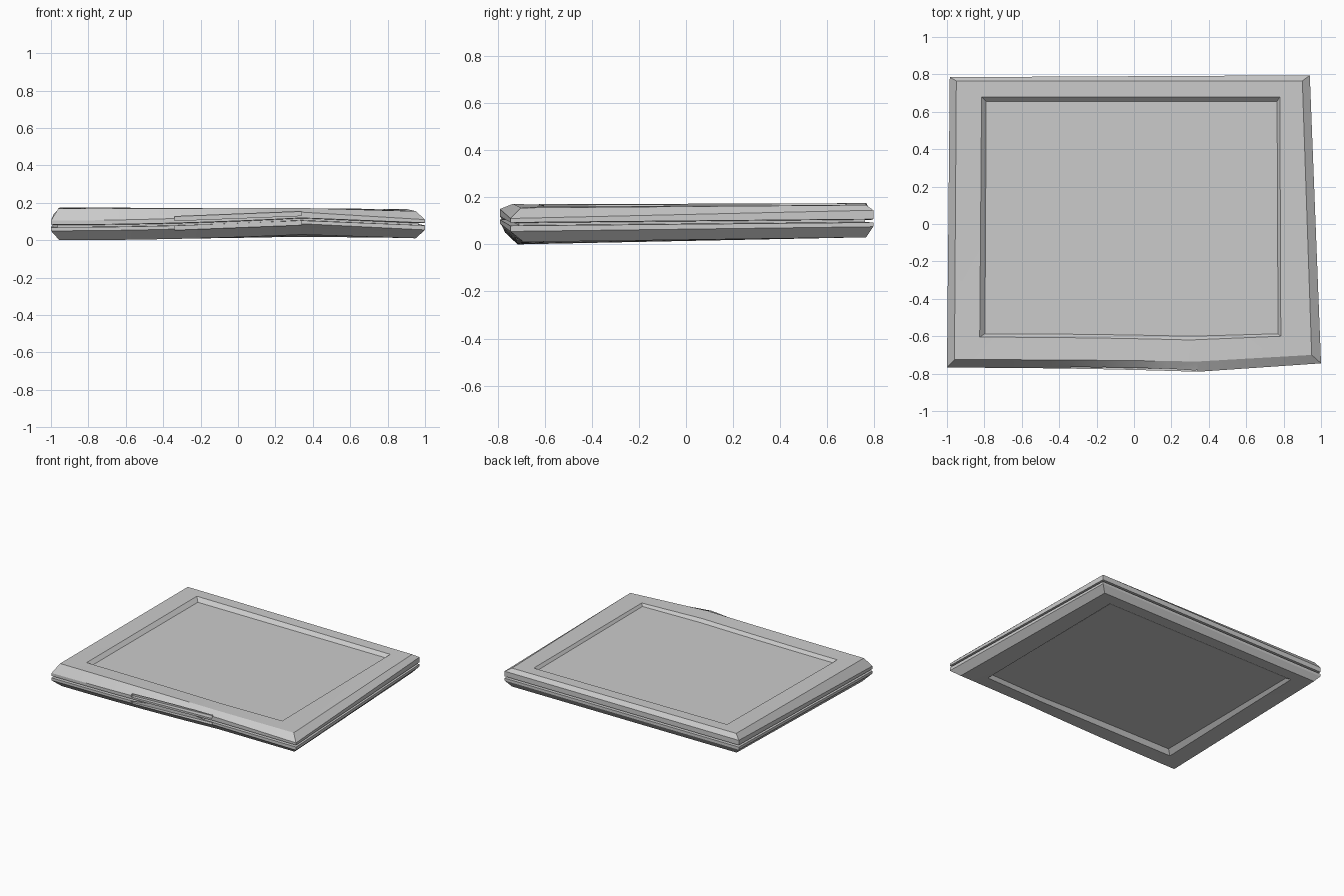
import bpy, bmesh, math
from mathutils import Vector

if "Cube" in bpy.data.objects:
    bpy.data.objects.remove(bpy.data.objects["Cube"])

# Stations round the case: front left, front peak, front right, back right, back left
outline = [(-1, -.768), (.34, -.79), (1, -.745), (.94, .795), (-.985, .785)]
top_edge = [(-.96, -.725, .17), (.34, -.735, .172), (.95, -.70, .155),
            (.90, .765, .167), (-.95, .765, .175)]
bottom_edge = [(-.955, -.715, 0), (.34, -.725, .03), (.95, -.69, .01),
               (.90, .765, .03), (-.95, .76, .03)]
rim = [(-.825, -.605), (.30, -.62), (.785, -.60), (.78, .68), (-.815, .68)]
floor = [(-.797, -.587), (.30, -.60), (.77, -.587), (.765, .655), (-.79, .655)]


def at_z(points, zs):
    return [(x, y, z) for (x, y), z in zip(points, zs)]


def groove(points, inset):
    return [(x - math.copysign(inset, x) if i != 1 else x,
             y - math.copysign(inset, y)) for i, (x, y) in enumerate(points)]


def curved_ring(stations):
    """Ease the front edge from the left corner to the peak."""
    a, b = Vector(stations[0]), Vector(stations[1])
    ring = []
    for i in range(8):
        t = i / 8
        p = a.lerp(b, t * t)
        p.x = a.x + (b.x - a.x) * t
        ring.append(p)
    return ring + [Vector(p) for p in stations[1:]]


def loft(name, rings):
    bm = bmesh.new()
    loops = [[bm.verts.new(p) for p in curved_ring(r)] for r in rings]
    n = len(loops[0])
    for a, b in zip(loops, loops[1:]):
        for i in range(n):
            j = (i + 1) % n
            bm.faces.new((a[i], a[j], b[j], b[i]))
    bm.faces.new(loops[0])
    bm.faces.new(loops[-1][::-1])
    bmesh.ops.recalc_face_normals(bm, faces=bm.faces)
    mesh = bpy.data.meshes.new(name)
    bm.to_mesh(mesh)
    bm.free()
    obj = bpy.data.objects.new(name, mesh)
    bpy.context.collection.objects.link(obj)
    return obj


# Two-part case with a seam groove and a sunken panel above and below
seam = [.076, .112, .086, .1, .097]
inner = groove(outline, .035)
case = loft("case", [
    at_z(floor, [.145] * 5),
    at_z(rim, [.167, .168, .162, .167, .174]),
    top_edge,
    at_z(outline, [.105, .15, .11, .145, .14]),
    at_z(outline, [z + .007 for z in seam]),
    at_z(inner, [z + .005 for z in seam]),
    at_z(inner, [z - .005 for z in seam]),
    at_z(outline, [z - .007 for z in seam]),
    at_z(outline, [.05, .088, .055, .075, .07]),
    bottom_edge,
    at_z(rim, [.006, .018, .014, .03, .03]),
    at_z(floor, [.042] * 5),
])


# Latch slots in the front edge of the upper and lower halves
for name, z, height, y in (("upper_latch_slot", .129, .022, -.785),
                           ("lower_latch_slot", .079, .024, -.785)):
    bpy.ops.mesh.primitive_cube_add(size=1, location=(0, y, z),
                                    rotation=(0, -math.atan(.027 / .68), 0))
    cutter = bpy.context.object
    cutter.name = name
    cutter.scale = (.68, .07, height)
    cutter.hide_render = True
    cutter.display_type = 'WIRE'
    cut = case.modifiers.new(name, 'BOOLEAN')
    cut.operation = 'DIFFERENCE'
    cut.solver = 'EXACT'
    cut.object = cutter

# Soft shading along the curved front, crisp chamfers elsewhere
bpy.ops.object.select_all(action='DESELECT')
case.select_set(True)
bpy.context.view_layer.objects.active = case
bpy.ops.object.shade_smooth_by_angle(angle=math.radians(20))
